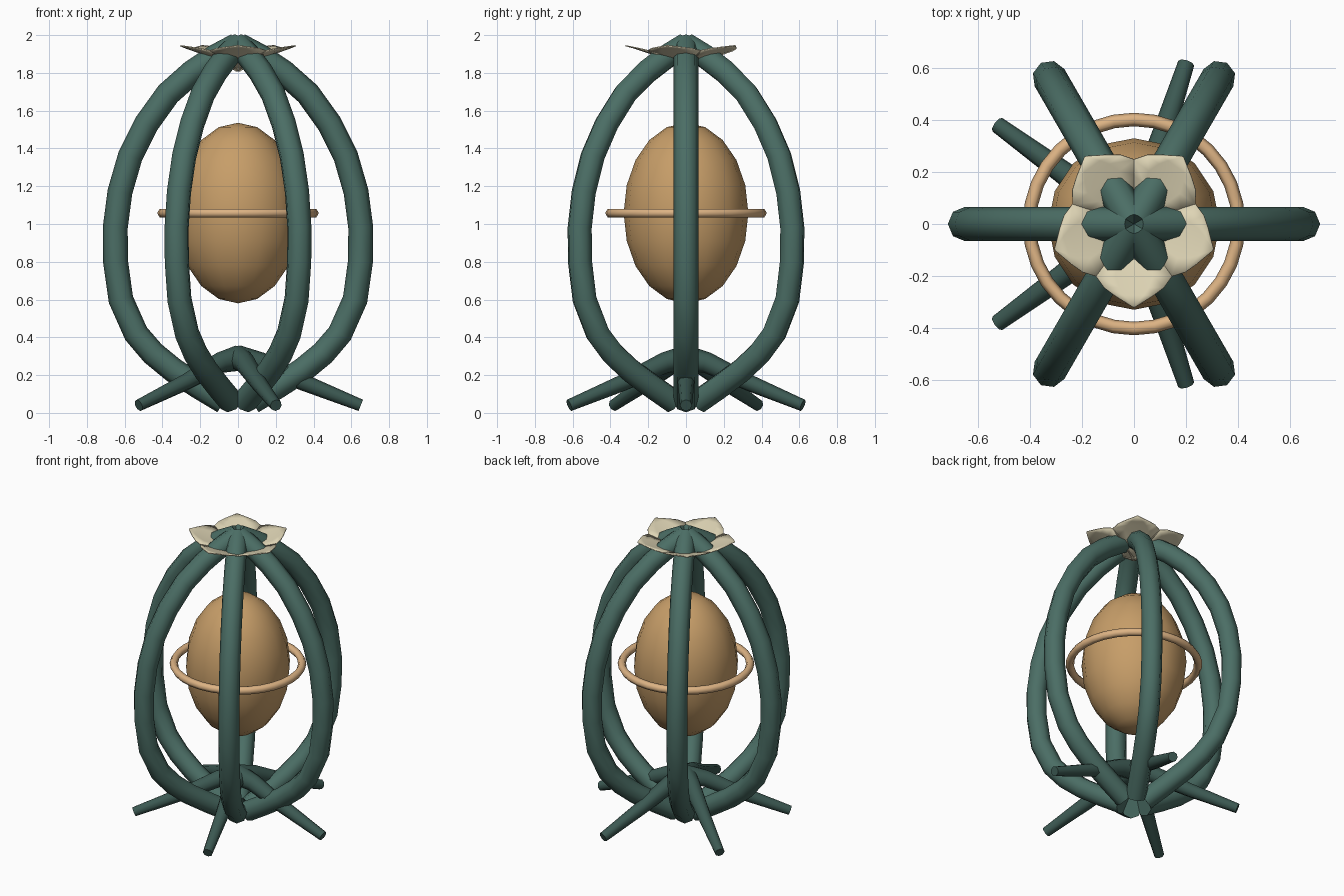
import bpy, bmesh
from math import sin, cos, pi, radians
from mathutils import Vector

if "Cube" in bpy.data.objects:
    bpy.data.objects.remove(bpy.data.objects["Cube"])


def material(name, rgb):
    m = bpy.data.materials.new(name)
    m.diffuse_color = (*rgb, 1)
    m.use_nodes = True
    m.node_tree.nodes["Principled BSDF"].inputs["Base Color"].default_value = m.diffuse_color
    return m


GREEN = material("green_stem", (0.07, 0.155, 0.13))
DARK = material("dark_root", (0.045, 0.10, 0.085))
TAN = material("tan_seed", (0.57, 0.34, 0.14))
PALE = material("pale_ring", (0.72, 0.45, 0.23))
CREAM = material("cream_petal", (0.73, 0.66, 0.46))


def add(name, bm, mat, turn=0, angle=50):
    me = bpy.data.meshes.new(name)
    bmesh.ops.recalc_face_normals(bm, faces=bm.faces)
    bm.to_mesh(me)
    bm.free()
    ob = bpy.data.objects.new(name, me)
    bpy.context.collection.objects.link(ob)
    me.materials.append(mat)
    ob.rotation_euler.z = turn
    bpy.ops.object.select_all(action='DESELECT')
    ob.select_set(True)
    bpy.context.view_layer.objects.active = ob
    bpy.ops.object.shade_smooth_by_angle(angle=radians(angle))
    return ob


def tube(path, r0, r1, sides=8):
    """Capped tube along (radius, height) points in the xz plane."""
    bm = bmesh.new()
    pts = [Vector((r, 0, z)) for r, z in path]
    rings = []
    for i, p in enumerate(pts):
        t = (pts[min(i + 1, len(pts) - 1)] - pts[max(i - 1, 0)]).normalized()
        n, b = Vector((-t.z, 0, t.x)), Vector((0, 1, 0))
        rad = r0 + (r1 - r0) * i / (len(pts) - 1)
        rings.append([bm.verts.new(p + rad * (cos(a) * n + sin(a) * b))
                      for a in (2 * pi * k / sides for k in range(sides))])
    for a, b in zip(rings, rings[1:]):
        for k in range(sides):
            j = (k + 1) % sides
            bm.faces.new((a[k], a[j], b[j], b[k]))
    bm.faces.new(rings[0])
    bm.faces.new(rings[-1])
    return bm


# Six bowed cage ribs
RIB = [(0.075, 0.06), (0.20, 0.135), (0.34, 0.225), (0.45, 0.315), (0.54, 0.42),
       (0.62, 0.60), (0.648, 0.80), (0.65, 0.98), (0.625, 1.17), (0.57, 1.36),
       (0.485, 1.53), (0.37, 1.69), (0.24, 1.805), (0.12, 1.885), (0.005, 1.946)]
for i in range(6):
    add(f"cage_rib_{i + 1}", tube(RIB, 0.066, 0.066), GREEN, i * pi / 3)

# Five splayed roots
ROOT = [(0.0, 0.29), (0.12, 0.265), (0.35, 0.16), (0.65, 0.04)]
for i in range(5):
    add(f"root_{i + 1}", tube(ROOT, 0.068, 0.032), DARK, i * 2 * pi / 5)

# Seed hanging in the middle
bm = bmesh.new()
bmesh.ops.create_uvsphere(bm, u_segments=16, v_segments=10, radius=1)
bmesh.ops.scale(bm, vec=(0.33, 0.33, 0.478), verts=bm.verts)
bmesh.ops.translate(bm, vec=(0, 0, 1.058), verts=bm.verts)
add("seed", bm, TAN)

# Ring around the seed
bm = bmesh.new()
grid = [[bm.verts.new(((0.402 + 0.026 * cos(v)) * cos(u),
                       (0.402 + 0.026 * cos(v)) * sin(u), 1.058 + 0.026 * sin(v)))
         for v in (k * pi / 3 for k in range(6))]
        for u in (k * pi / 16 for k in range(32))]
for i in range(32):
    for k in range(6):
        a, b, j = grid[i], grid[(i + 1) % 32], (k + 1) % 6
        bm.faces.new((a[k], b[k], b[j], a[j]))
add("seed_ring", bm, PALE, angle=70)

# Five cupped, pointed petals: (distance, half width, height)
PETAL = [(0.0, 0.012, 1.81), (0.08, 0.06, 1.86), (0.15, 0.115, 1.89), (0.20, 0.147, 1.907),
         (0.245, 0.115, 1.922), (0.275, 0.075, 1.932), (0.32, 0.004, 1.944)]
for i in range(5):
    bm = bmesh.new()
    rows = [[bm.verts.new((d, s * w, z + 0.5 * (s * w) ** 2)) for s in (-1, -0.5, 0, 0.5, 1)]
            for d, w, z in PETAL]
    for a, b in zip(rows, rows[1:]):
        for k in range(4):
            bm.faces.new((a[k], b[k], b[k + 1], a[k + 1]))
    ob = add(f"petal_{i + 1}", bm, CREAM, -pi / 2 + i * 2 * pi / 5)
    mod = ob.modifiers.new("thickness", 'SOLIDIFY')
    mod.thickness = 0.006
    mod.offset = 0
